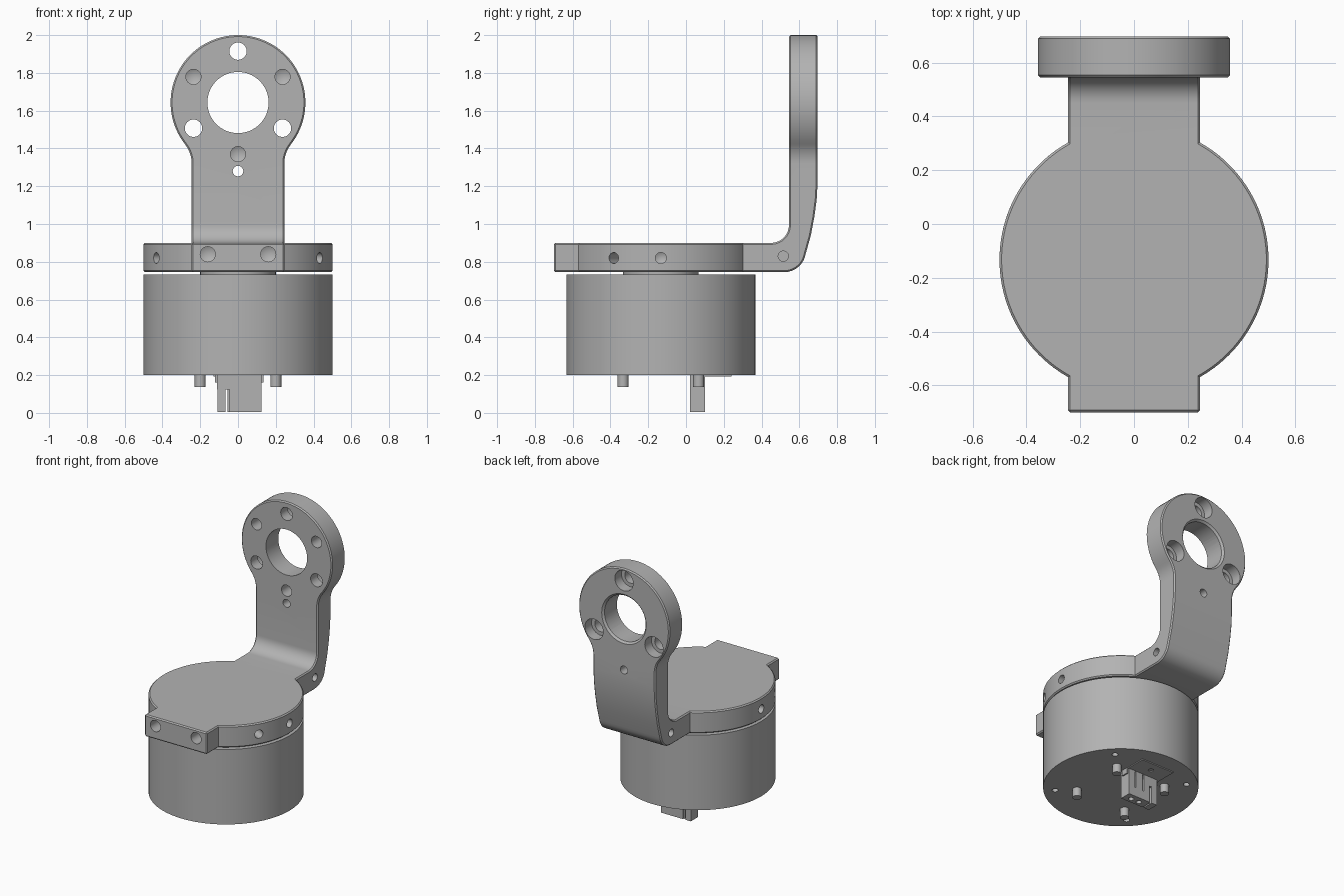
import bpy, bmesh
from math import sin, cos, pi, radians, atan2, sqrt
from mathutils import Vector, Matrix

if "Cube" in bpy.data.objects:
    bpy.data.objects.remove(bpy.data.objects["Cube"], do_unlink=True)

grey = bpy.data.materials.new("machined_grey")
grey.use_nodes = True
grey.diffuse_color = (0.45, 0.45, 0.45, 1)
grey.node_tree.nodes["Principled BSDF"].inputs["Base Color"].default_value = (0.45, 0.45, 0.45, 1)

CY = -0.133                      # motor axis
X, Y, Z = Vector((1, 0, 0)), Vector((0, 1, 0)), Vector((0, 0, 1))


def finish(name, bm):
    bmesh.ops.recalc_face_normals(bm, faces=bm.faces)
    mesh = bpy.data.meshes.new(name)
    bm.to_mesh(mesh)
    bm.free()
    mesh.materials.append(grey)
    ob = bpy.data.objects.new(name, mesh)
    bpy.context.collection.objects.link(ob)
    return ob


def prism(name, pts, sweep):
    bm = bmesh.new()
    face = bm.faces.new([bm.verts.new(p) for p in pts])
    ext = bmesh.ops.extrude_face_region(bm, geom=[face])["geom"]
    bmesh.ops.translate(bm, vec=sweep, verts=[g for g in ext if isinstance(g, bmesh.types.BMVert)])
    return finish(name, bm)


def box(name, lo, hi):
    x0, y0, z0 = lo
    x1, y1, z1 = hi
    return prism(name, [(x0, y0, z0), (x1, y0, z0), (x1, y1, z0), (x0, y1, z0)], Z * (z1 - z0))


def rod(name, start, end, r, r_end=None, sides=32, tip=0):
    """Cylinder or cone between two points, with an optional drill tip."""
    start, end = Vector(start), Vector(end)
    axis = end - start
    bm = bmesh.new()
    bmesh.ops.create_cone(bm, cap_ends=True, segments=sides, radius1=r,
                          radius2=r if r_end is None else r_end, depth=axis.length)
    if tip:
        cap = max(bm.faces, key=lambda f: f.calc_center_median().z)
        bmesh.ops.poke(bm, faces=[cap], offset=tip)
    turn = Z.rotation_difference(axis.normalized()).to_matrix().to_4x4()
    bm.transform(Matrix.Translation((start + end) / 2) @ turn)
    return finish(name, bm)


def modify(ob, kind, **settings):
    mod = ob.modifiers.new(kind, kind)
    for key, value in settings.items():
        setattr(mod, key, value)
    bpy.context.view_layer.objects.active = ob
    bpy.ops.object.modifier_apply(modifier=mod.name)


def combine(ob, other, operation="DIFFERENCE"):
    modify(ob, "BOOLEAN", object=other, operation=operation, solver="EXACT")
    bpy.data.objects.remove(other, do_unlink=True)


def drill(ob, mouth, direction, r, depth, tip=0, r_end=None):
    mouth = Vector(mouth)
    combine(ob, rod("cutter", mouth - direction * 0.01, mouth + direction * depth, r, r_end, tip=tip))


def arc(cx, cy, r, a0, a1, n):
    return [(cx + r * cos(a0 + (a1 - a0) * i / n), cy + r * sin(a0 + (a1 - a0) * i / n))
            for i in range(n + 1)]


# Arm: bent side profile trimmed by a keyhole-shaped front outline
WIDTH, RING_Z, RING_R, NECK_R = 0.245, 1.643, 0.357, 0.17
side = [(0.1, 0.745)] + arc(0.52, 0.86, 0.115, -pi / 2, radians(-10), 8)
side += [(0.661, 0.94), (0.68, 1.04), (0.692, 1.13), (0.697, 1.22), (0.697, 2.1), (0.545, 2.1)]
side += arc(0.45, 0.995, 0.095, 0, -pi / 2, 10) + [(0.1, 0.9)]
bracket = prism("bracket", [(-0.5, y, z) for y, z in side], X)

neck_x = WIDTH + NECK_R
neck_z = RING_Z - sqrt((RING_R + NECK_R) ** 2 - neck_x ** 2)
a = atan2(neck_z - RING_Z, neck_x)
neck = arc(neck_x, neck_z, NECK_R, pi, pi + a, 8)
outline = [(WIDTH, 0.6)] + neck + arc(0, RING_Z, RING_R, a, pi - a, 72)[1:-1]
outline += [(-x, z) for x, z in reversed(neck)] + [(-WIDTH, 0.6)]
combine(bracket, prism("cutter", [(x, 0, z) for x, z in outline], Y), "INTERSECT")

# Round plate with a front tab, joined to the arm
t = atan2(-sqrt(0.25 - WIDTH ** 2), WIDTH)
plan = arc(0, CY, 0.5, t, pi - t, 96) + [(-WIDTH, -0.7), (WIDTH, -0.7)]
combine(bracket, prism("plate", [(x, y, 0.745) for x, y in plan], Z * 0.155), "UNION")
bm = bmesh.new()
bm.from_mesh(bracket.data)
bmesh.ops.remove_doubles(bm, verts=bm.verts, dist=0.0002)
bmesh.ops.dissolve_limit(bm, angle_limit=0.005, verts=bm.verts, edges=bm.edges)
bm.to_mesh(bracket.data)
bm.free()
modify(bracket, "BEVEL", width=0.008, segments=1, limit_method="ANGLE", angle_limit=radians(66))

# Ring bore, bolt circle and locating holes
combine(bracket, rod("cutter", (0, 0.5, RING_Z), (0, 0.8, RING_Z), 0.162, sides=64))
combine(bracket, rod("cutter", (0, 0.68, RING_Z), (0, 0.71, RING_Z), 0.158, 0.188, sides=64))
for deg in (90, 210, 330):
    x, z = 0.272 * cos(radians(deg)), RING_Z + 0.272 * sin(radians(deg))
    drill(bracket, (x, 0.545, z), Y, 0.046, 0.3)
    drill(bracket, (x, 0.697, z), -Y, 0.072, 0.075)
for x, z in ((0.236, RING_Z + 0.136), (-0.236, RING_Z + 0.136), (0, 1.37)):
    drill(bracket, (x, 0.545, z), Y, 0.04, 0.1, tip=0.02)
drill(bracket, (0, 0.545, 1.28), Y, 0.028, 0.3)

# Plate holes: centre, screw seats, tapped holes, rim and tab holes
drill(bracket, (0, CY, 0.9), -Z, 0.072, 0.3)
for s in (-1, 1):
    for dy in (-0.1, 0.1):
        drill(bracket, (s * 0.1, CY + dy, 0.9), -Z, 0.061, 0.09)
    for dy in (-0.302, 0.302):
        drill(bracket, (s * 0.302, CY + dy, 0.9), -Z, 0.035, 0.1, tip=0.02)
    for deg in (0, -30):
        out = Vector((s * cos(radians(deg)), sin(radians(deg)), 0))
        drill(bracket, Vector((0, CY, 0.82)) + out * 0.5, -out, 0.029, 0.1, tip=0.015)
    drill(bracket, (s * 0.16, -0.7, 0.84), Y, 0.04, 0.1, tip=0.02)
    drill(bracket, (s * WIDTH, 0.515, 0.83), -X * s, 0.027, 0.08)

# Socket screws sunk in the plate
parts = [bracket]
for s in (-1, 1):
    for dy in (-0.1, 0.1):
        x, y = s * 0.1, CY + dy
        screw = rod("socket_screw", (x, y, 0.805), (x, y, 0.885), 0.05)
        modify(screw, "BEVEL", width=0.005, segments=1, limit_method="ANGLE", angle_limit=radians(60))
        combine(screw, rod("cutter", (x, y, 0.9), (x, y, 0.85), 0.029, sides=6, tip=0.01))
        parts.append(screw)

# Motor body with rotor hub and mounting holes underneath
motor = rod("motor_body", (0, CY, 0.2), (0, CY, 0.733), 0.5, sides=128)
for sx in (-1, 1):
    for sy in (-1, 1):
        drill(motor, (sx * 0.3, CY + sy * 0.3, 0.2), Z, 0.02, 0.06)
hub = rod("rotor_hub", (0, CY, 0.7), (0, CY, 0.747), 0.2, sides=64)
drill(hub, (0, -0.05, 0.747), -Z, 0.042, 0.03, r_end=0.025)
parts += [motor, hub]

# Standoff pins
for sx in (-1, 1):
    for sy in (-1, 1):
        x, y = sx * 0.2, CY + sy * 0.2
        parts.append(rod("standoff_pin", (x, y, 0.21), (x, y, 0.138), 0.029))

# Cable connector with contact slots, latch and backing plate
connector = box("connector", (-0.045, 0.02, 0.005), (0.125, 0.1, 0.21))
for x in (0.0, 0.065):
    combine(connector, box("cutter", (x, 0.075, 0.07), (x + 0.012, 0.12, 0.19)))
    drill(connector, (x + 0.006, 0.055, 0.005), Z, 0.018, 0.06)
parts += [connector,
          box("connector_web", (-0.11, 0.02, 0.125), (-0.04, 0.1, 0.21)),
          box("connector_latch", (-0.108, 0.02, 0.005), (-0.065, 0.1, 0.13)),
          box("connector_rib", (-0.055, 0.03, 0.005), (-0.04, 0.09, 0.13)),
          box("connector_flange", (-0.122, 0.04, 0.16), (0.134, 0.09, 0.205))]
backing = box("connector_plate", (-0.13, 0.05, 0.193), (0.13, 0.24, 0.202))
drill(backing, (0, 0.17, 0.193), Z, 0.018, 0.03)
parts.append(backing)

# Smooth curved faces, keep machined edges crisp
bpy.ops.object.select_all(action="DESELECT")
for ob in parts:
    ob.select_set(True)
bpy.context.view_layer.objects.active = bracket
bpy.ops.object.shade_smooth_by_angle(angle=radians(30))
